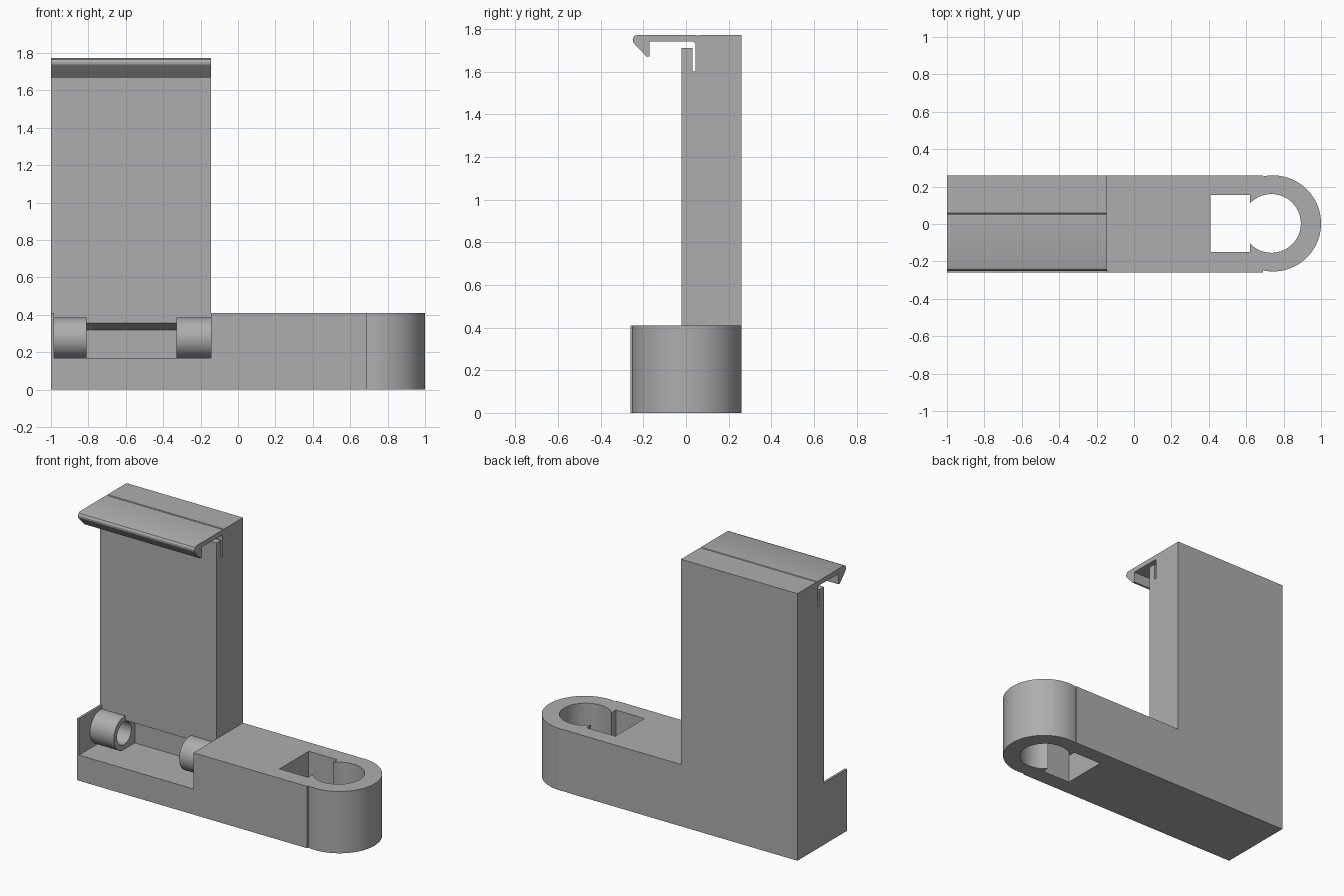
import bpy, bmesh, math
from mathutils import Matrix, Vector

if "Cube" in bpy.data.objects:
    bpy.data.objects.remove(bpy.data.objects["Cube"])

grey = bpy.data.materials.new("plain grey")
grey.use_nodes = True
COLOUR = (0.42, 0.42, 0.42, 1)
grey.diffuse_color = COLOUR
grey.node_tree.nodes["Principled BSDF"].inputs["Base Color"].default_value = COLOUR


def finish(bm, name):
    bmesh.ops.recalc_face_normals(bm, faces=bm.faces)
    mesh = bpy.data.meshes.new(name)
    bm.to_mesh(mesh)
    bm.free()
    mesh.materials.append(grey)
    ob = bpy.data.objects.new(name, mesh)
    bpy.context.collection.objects.link(ob)
    return ob


def extrude_x(name, profile, x0, x1):
    """Extrude a (y, z) outline along x."""
    bm = bmesh.new()
    face = bm.faces.new([bm.verts.new((x0, y, z)) for y, z in profile])
    out = bmesh.ops.extrude_face_region(bm, geom=[face])
    moved = [v for v in out["geom"] if isinstance(v, bmesh.types.BMVert)]
    bmesh.ops.translate(bm, verts=moved, vec=(x1 - x0, 0, 0))
    return finish(bm, name)


def box(name, x, y, z):
    outline = [(y[0], z[0]), (y[1], z[0]), (y[1], z[1]), (y[0], z[1])]
    return extrude_x(name, outline, *x)


def cylinder(name, start, end, radius, sides=64):
    start, end = Vector(start), Vector(end)
    axis = end - start
    turn = axis.to_track_quat("Z", "Y").to_matrix().to_4x4()
    bm = bmesh.new()
    bmesh.ops.create_cone(bm, cap_ends=True, segments=sides, radius1=radius,
                          radius2=radius, depth=axis.length,
                          matrix=Matrix.Translation((start + end) / 2) @ turn)
    return finish(bm, name)


def combine(body, part, operation):
    mod = body.modifiers.new(part.name, "BOOLEAN")
    mod.operation, mod.object, mod.solver = operation, part, "EXACT"
    bpy.context.view_layer.objects.active = body
    bpy.ops.object.modifier_apply(modifier=mod.name)
    bpy.data.objects.remove(part)


TOP = 0.41       # height of the base
FLOOR = 0.17     # floor of the front pocket
FRONT = -0.02    # front of the upright
INNER = -0.145   # inner side of the upright

# Base arm with the front pocket, leaving a thin end wall
body = box("holder_body", (-1, 0.69), (-0.26, 0.26), (0, TOP))
combine(body, box("pocket", (-0.985, INNER), (-0.4, FRONT), (FLOOR, 0.6)), "DIFFERENCE")

# Rounded end with its round bore and square slot
combine(body, cylinder("end_ring", (0.743, 0.003, 0), (0.743, 0.003, TOP), 0.257, 96), "UNION")
combine(body, cylinder("end_bore", (0.735, 0.003, -0.1), (0.735, 0.003, 0.6), 0.157, 96), "DIFFERENCE")
combine(body, box("square_slot", (0.41, 0.62), (-0.15, 0.156), (-0.1, 0.6)), "DIFFERENCE")

# Upright with the flexible clip, its hook and the relief slot
upright = [
    (FRONT, 0.1), (0.26, 0.1), (0.26, 1.772), (0.06, 1.772), (0.056, 1.765),
    (0.05, 1.772), (-0.228, 1.772), (-0.243, 1.766), (-0.25, 1.752),
    (-0.248, 1.738), (-0.24, 1.728), (-0.185, 1.67), (-0.17, 1.67),
    (-0.17, 1.74), (0.035, 1.74), (0.045, 1.73), (0.045, 1.6), (0.03, 1.6),
    (0.03, 1.71), (FRONT, 1.71),
]
combine(body, extrude_x("upright", upright, -1, INNER), "UNION")

# Hinge barrels at both ends of the pocket
HINGE_Y, HINGE_Z = -0.037, 0.277
for side, x0, x1 in (("right", -0.99, -0.81), ("left", -0.33, -0.14)):
    barrel = cylinder(side + "_barrel", (x0, HINGE_Y, HINGE_Z), (x1, HINGE_Y, HINGE_Z), 0.109)
    combine(body, barrel, "UNION")

# Recess between the barrels, with a sloping ceiling
recess = [(-0.2, FLOOR), (0.075, FLOOR), (0.075, 0.32), (FRONT, 0.355), (-0.2, 0.355)]
combine(body, extrude_x("recess", recess, -0.81, -0.33), "DIFFERENCE")
combine(body, cylinder("hinge_bore", (-0.985, HINGE_Y, HINGE_Z), (INNER, HINGE_Y, HINGE_Z), 0.075), "DIFFERENCE")

bpy.ops.object.select_all(action="DESELECT")
body.select_set(True)
bpy.context.view_layer.objects.active = body
bpy.ops.object.shade_smooth_by_angle(angle=math.radians(30))
